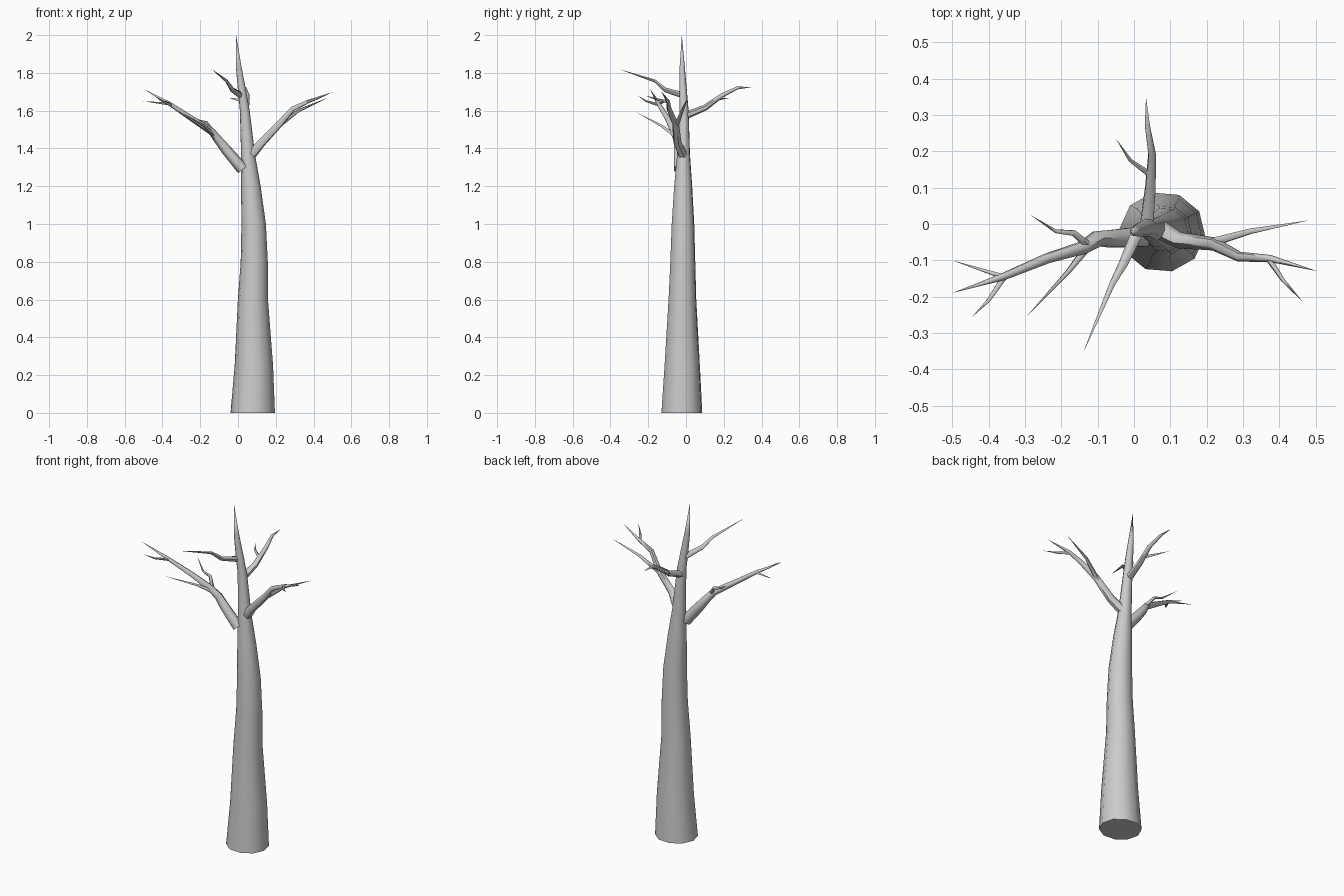
import bpy, bmesh, math
from mathutils import Vector

cube = bpy.data.objects.get("Cube")
if cube:
    bpy.data.objects.remove(cube)

bark = bpy.data.materials.new("grey_bark")
bark.use_nodes = True
GREY = (0.6, 0.6, 0.6, 1)
bark.diffuse_color = GREY
bark.node_tree.nodes["Principled BSDF"].inputs["Base Color"].default_value = GREY


def limb(name, points, radii, sides, level=False, squash=1.0):
    """Tapered tube along points; the last point is a sharp tip."""
    pts = [Vector(p) for p in points]
    bm = bmesh.new()
    rings = []
    u = Vector((1, 0, 0)) if level else Vector((0.2, 0.1, 1))
    for i, (p, r) in enumerate(zip(pts[:-1], radii)):
        d = Vector((0, 0, 1)) if level else (pts[i + 1] - pts[max(i - 1, 0)]).normalized()
        u = (u - d * u.dot(d)).normalized()
        v = d.cross(u)
        ring = []
        for k in range(sides):
            a = math.tau * k / sides - 0.09
            ring.append(bm.verts.new(p + u * (r * math.cos(a)) + v * (r * squash * math.sin(a))))
        rings.append(ring)
    tip = bm.verts.new(pts[-1])
    for k in range(sides):
        n = (k + 1) % sides
        for a, b in zip(rings, rings[1:]):
            bm.faces.new((a[k], a[n], b[n], b[k]))
        bm.faces.new((rings[-1][k], rings[-1][n], tip))
    bm.faces.new(rings[0][::-1])
    bmesh.ops.recalc_face_normals(bm, faces=bm.faces)
    mesh = bpy.data.meshes.new(name)
    bm.to_mesh(mesh)
    bm.free()
    mesh.materials.append(bark)
    obj = bpy.data.objects.new(name, mesh)
    bpy.context.collection.objects.link(obj)
    bpy.ops.object.select_all(action="DESELECT")
    obj.select_set(True)
    bpy.context.view_layer.objects.active = obj
    bpy.ops.object.shade_smooth_by_angle(angle=math.radians(60))


def branch(name, r, points):
    """Branch whose radius shrinks evenly toward the tip."""
    n = len(points) - 1
    limb(name, points, [r * (1 - 0.8 * i / n) for i in range(n)], 6)


# Trunk: x, y, z of the centre line
limb("trunk", [
    (.078, -.022, 0), (.084, -.02, .25), (.079, -.019, .6), (.086, -.017, .8),
    (.083, -.016, 1), (.068, -.015, 1.2), (.053, -.013, 1.37), (.036, -.01, 1.6),
    (.022, -.015, 1.7), (.004, -.02, 1.83), (-.01, -.022, 2)],
    [.118, .102, .08, .072, .065, .052, .037, .026, .022, .015], 10, True, .94)

# Right branch and its twigs
branch("right_branch", .032, [
    (.025, -.035, 1.29), (-.06, -.04, 1.39), (-.1, -.04, 1.44), (-.14, -.065, 1.49),
    (-.24, -.095, 1.555), (-.36, -.145, 1.635), (-.5, -.19, 1.715)])
branch("right_twig_outer", .008, [(-.36, -.145, 1.635), (-.5, -.1, 1.65)])
branch("right_twig_front", .009, [
    (-.355, -.143, 1.63), (-.4, -.21, 1.65), (-.445, -.255, 1.68)])
branch("right_twig_low", .012, [
    (-.125, -.06, 1.47), (-.18, -.13, 1.52), (-.3, -.26, 1.59)])
branch("right_twig_back", .012, [
    (-.125, -.06, 1.48), (-.165, -.025, 1.535), (-.215, -.02, 1.55), (-.285, .025, 1.6)])

# Left branch and its twigs
branch("left_branch", .027, [
    (.07, -.015, 1.365), (.125, -.045, 1.43), (.22, -.055, 1.53), (.29, -.09, 1.61),
    (.375, -.095, 1.65), (.505, -.13, 1.7)])
branch("left_twig_back", .014, [(.2, -.055, 1.51), (.32, -.02, 1.6), (.48, .01, 1.67)])
branch("left_twig_front", .009, [
    (.37, -.095, 1.647), (.41, -.155, 1.66), (.465, -.215, 1.68)])

# Back branch and its twig
branch("back_branch", .02, [
    (.035, 0, 1.575), (.045, .1, 1.615), (.05, .19, 1.68), (.037, .27, 1.72), (.033, .35, 1.725)])
branch("back_twig", .009, [(.046, .135, 1.64), (-.01, .175, 1.66), (-.05, .235, 1.668)])

# Front branch
branch("front_branch", .018, [
    (.015, -.01, 1.68), (-.03, -.11, 1.71), (-.06, -.165, 1.757), (-.14, -.355, 1.82)])
